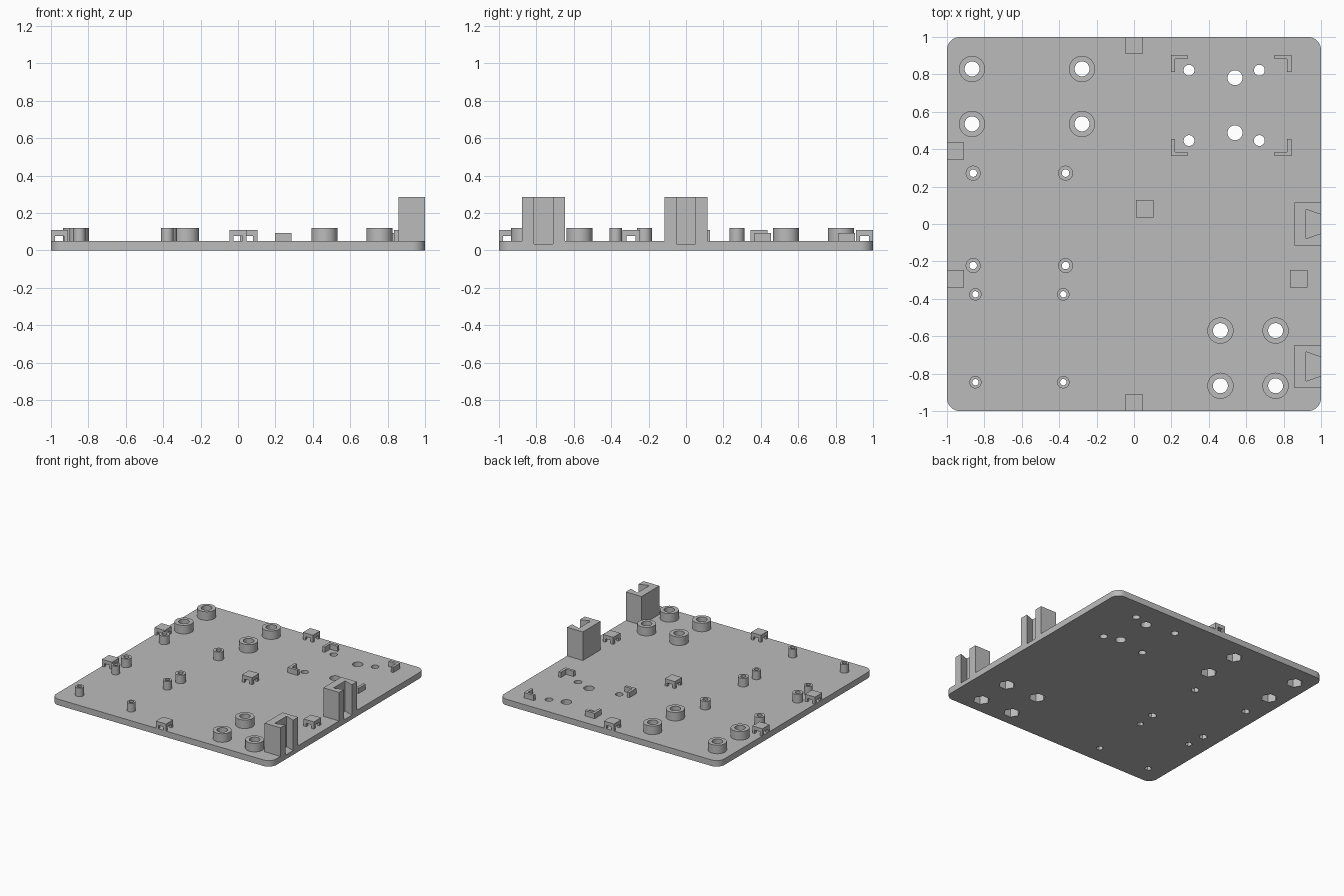
import bpy, bmesh, math
from mathutils import Matrix, Vector

cube = bpy.data.objects.get("Cube")
if cube:
    bpy.data.objects.remove(cube, do_unlink=True)

grey = bpy.data.materials.new("light grey plastic")
grey.use_nodes = True
grey.diffuse_color = (0.5, 0.5, 0.5, 1)
grey.node_tree.nodes["Principled BSDF"].inputs["Base Color"].default_value = (0.5, 0.5, 0.5, 1)

BASE = 0.05   # plate thickness
TOP = 0.12    # standoff height


def finish(bm, name):
    bmesh.ops.recalc_face_normals(bm, faces=bm.faces)
    mesh = bpy.data.meshes.new(name)
    bm.to_mesh(mesh)
    bm.free()
    mesh.materials.append(grey)
    obj = bpy.data.objects.new(name, mesh)
    bpy.context.collection.objects.link(obj)
    return obj


def add_prism(bm, points, z0, z1):
    face = bm.faces.new([bm.verts.new((x, y, z0)) for x, y in points])
    out = bmesh.ops.extrude_face_region(bm, geom=[face])["geom"]
    bmesh.ops.translate(bm, vec=(0, 0, z1 - z0),
                        verts=[v for v in out if isinstance(v, bmesh.types.BMVert)])


def add_box(bm, x0, x1, y0, y1, z0, z1):
    add_prism(bm, [(x0, y0), (x1, y0), (x1, y1), (x0, y1)], z0, z1)


def add_cylinder(bm, x, y, r, z0, z1, sides=32):
    ring = [2 * math.pi * i / sides for i in range(sides)]
    add_prism(bm, [(x + r * math.cos(a), y + r * math.sin(a)) for a in ring], z0, z1)


def cut(obj, cutter):
    mod = obj.modifiers.new("cut " + cutter.name, 'BOOLEAN')
    mod.operation = 'DIFFERENCE'
    mod.solver = 'EXACT'
    mod.object = cutter


def smooth(obj):
    bpy.ops.object.select_all(action='DESELECT')
    obj.select_set(True)
    bpy.context.view_layer.objects.active = obj
    bpy.ops.object.shade_smooth_by_angle(angle=math.radians(30))


# Rounded base plate
R = 0.07
outline = []
for k, (sx, sy) in enumerate([(1, 1), (-1, 1), (-1, -1), (1, -1)]):
    for i in range(9):
        a = math.pi / 2 * (k + i / 8)
        outline.append((sx * (1 - R) + R * math.cos(a), sy * (1 - R) + R * math.sin(a)))
bm = bmesh.new()
add_prism(bm, outline, 0, BASE)
plate = finish(bm, "base_plate")

# Standoff groups: name, x pair, y pair, outer, hole and nut pocket radius, pocket depth
groups = [
    ("rear_large_standoffs", (-0.866, -0.278), (0.829, 0.535), 0.07, 0.04, 0.062, 0.07),
    ("front_large_standoffs", (0.462, 0.757), (-0.57, -0.865), 0.07, 0.04, 0.062, 0.07),
    ("middle_small_standoffs", (-0.86, -0.366), (0.272, -0.222), 0.04, 0.02, 0.032, 0.06),
    ("front_small_standoffs", (-0.848, -0.378), (-0.376, -0.846), 0.033, 0.017, 0.027, 0.06),
]
holes, pockets, standoffs = bmesh.new(), bmesh.new(), []
for name, xs, ys, outer, hole, nut, depth in groups:
    bm = bmesh.new()
    for x in xs:
        for y in ys:
            add_cylinder(bm, x, y, outer, BASE, TOP)
            add_cylinder(holes, x, y, hole, -0.1, 0.3)
            add_cylinder(pockets, x, y, nut, -0.1, depth, 6)
    standoffs.append(finish(bm, name))

# Plain holes between the corner brackets
for x in (0.294, 0.67):
    for y in (0.822, 0.446):
        add_cylinder(holes, x, y, 0.029, -0.1, 0.3)
for y in (0.782, 0.488):
    add_cylinder(holes, 0.54, y, 0.04, -0.1, 0.3)

# Dovetail clip posts on the right-hand edge
slots, posts = bmesh.new(), []
for name, y in (("middle_clip_post", 0), ("front_clip_post", -0.762)):
    bm = bmesh.new()
    add_box(bm, 0.857, 1, y - 0.115, y + 0.115, BASE, 0.285)
    posts.append(finish(bm, name))
    add_prism(slots, [(0.92, y - 0.078), (1.04, y - 0.036), (1.04, y + 0.036), (0.92, y + 0.078)],
              0.035, 0.4)

cutters = [finish(holes, "hole_cutter"), finish(pockets, "nut_pocket_cutter"),
           finish(slots, "dovetail_cutter")]
for c in cutters:
    c.hide_render = True
    c.hide_set(True)
    c.display_type = 'WIRE'
for c in cutters:
    cut(plate, c)
for s in standoffs:
    cut(s, cutters[0])
    cut(s, cutters[1])
for p in posts:
    cut(p, cutters[2])

# L-shaped corner brackets
bm = bmesh.new()
cx, cy, hx, hy, arm, t = 0.519, 0.634, 0.322, 0.27, 0.09, 0.022
for sx in (-1, 1):
    for sy in (-1, 1):
        ell = [(0, 0), (arm, 0), (arm, t), (t, t), (t, arm), (0, arm)]
        add_prism(bm, [(cx + sx * (hx - u), cy + sy * (hy - v)) for u, v in ell], BASE, 0.093)
finish(bm, "corner_brackets")

# Four-legged tie loops
bm = bmesh.new()
H, LEG, UNDER = 0.046, 0.022, 0.078
for x, y in [(0, 0.954), (0, -0.954), (-0.954, 0.39), (-0.954, -0.293), (0.057, 0.082), (0.881, -0.293)]:
    add_box(bm, x - H, x + H, y - H, y + H, UNDER, 0.108)
    for sx in (-1, 1):
        for sy in (-1, 1):
            xs = sorted((x + sx * H, x + sx * (H - LEG)))
            ys = sorted((y + sy * H, y + sy * (H - LEG)))
            add_box(bm, *xs, *ys, BASE, UNDER)
finish(bm, "tie_loops")

for o in [plate] + standoffs:
    smooth(o)
